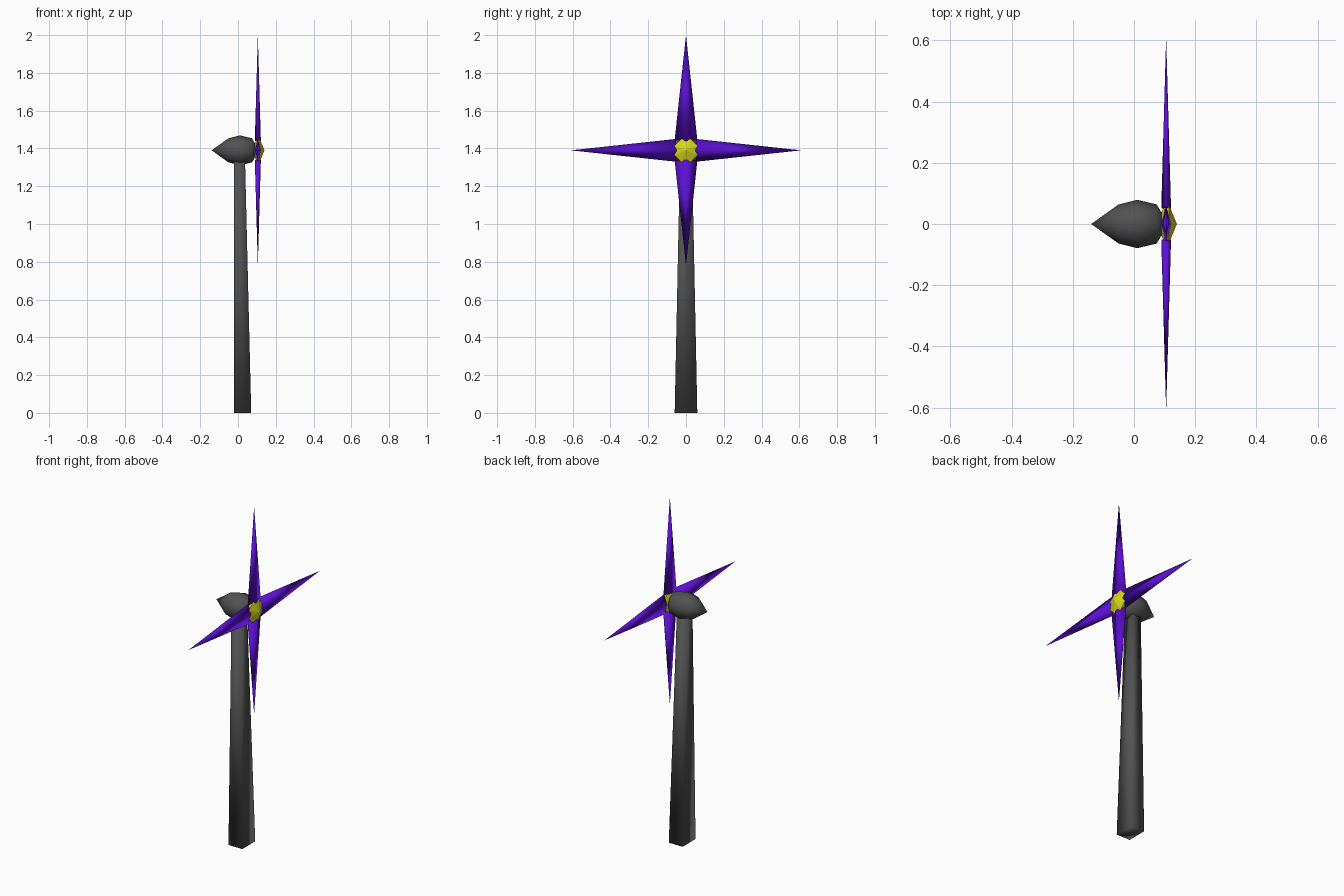
import bpy, bmesh
from math import cos, sin, pi
from mathutils import Matrix

if "Cube" in bpy.data.objects:
    bpy.data.objects.remove(bpy.data.objects["Cube"])

HUB_Z = 1.39
ROTOR_X = 0.105


def material(name, rgb):
    m = bpy.data.materials.new(name)
    m.diffuse_color = (*rgb, 1)
    m.use_nodes = True
    m.node_tree.nodes["Principled BSDF"].inputs["Base Color"].default_value = m.diffuse_color
    return m


dark = material("dark_grey", (0.085, 0.085, 0.085))
purple = material("purple", (0.11, 0.005, 0.68))
yellow = material("yellow", (0.68, 0.68, 0.01))


def loft(name, rings, mat, smooth=True, place=Matrix()):
    """Skin a list of rings; a ring of one point is a tip, others get capped."""
    bm = bmesh.new()
    rows = [[bm.verts.new(p) for p in ring] for ring in rings]
    for a, b in zip(rows, rows[1:]):
        n = max(len(a), len(b))
        for i in range(n):
            j = (i + 1) % n
            quad = [a[i % len(a)], a[j % len(a)], b[j % len(b)], b[i % len(b)]]
            bm.faces.new(list(dict.fromkeys(quad)))
    for row in (rows[0], rows[-1]):
        if len(row) > 2:
            bm.faces.new(row)
    bmesh.ops.recalc_face_normals(bm, faces=bm.faces)
    for f in bm.faces:
        f.smooth = smooth
    me = bpy.data.meshes.new(name)
    bm.to_mesh(me)
    bm.free()
    me.materials.append(mat)
    ob = bpy.data.objects.new(name, me)
    ob.matrix_world = place
    bpy.context.collection.objects.link(ob)
    return ob


def turned(profile, sides=8, phase=0.0):
    """Rings around the x axis from (x, radius) pairs at hub height."""
    return [[(x, 0, HUB_Z)] if r == 0 else
            [(x, r * cos(phase + 2 * pi * i / sides), HUB_Z + r * sin(phase + 2 * pi * i / sides))
             for i in range(sides)] for x, r in profile]


def rectangle(x0, x1, y, z):
    return [(x0, -y, z), (x1, -y, z), (x1, y, z), (x0, y, z)]


# Tapered four-sided tower with an upright back face
loft("tower", [rectangle(-0.02, 0.07, 0.06, 0), rectangle(-0.02, 0.037, 0.032, 1.35)], dark)

# Teardrop housing with a pointed tail
loft("nacelle", turned([(-0.14, 0), (-0.05, 0.064), (0.01, 0.079),
                        (0.074, 0.064), (0.094, 0.03), (0.1, 0)]), dark)

# Faceted hub with a pointed nose
loft("hub", turned([(0.09, 0.042), (0.1, 0.066), (0.115, 0.066), (0.14, 0)], 8, pi / 8),
     yellow, smooth=False)

# Four diamond-section blades tapering to points
h, d = 0.06, 0.016
for k in range(4):
    base = [(-d, 0, 0.05), (0, -h, 0.055), (d, 0, 0.05), (0, h, 0.055)]
    loft(f"blade_{k + 1}", [base, [(0, 0, 0.61)]], purple,
         place=Matrix.Translation((ROTOR_X, 0, HUB_Z)) @ Matrix.Rotation(k * pi / 2, 4, 'X'))
